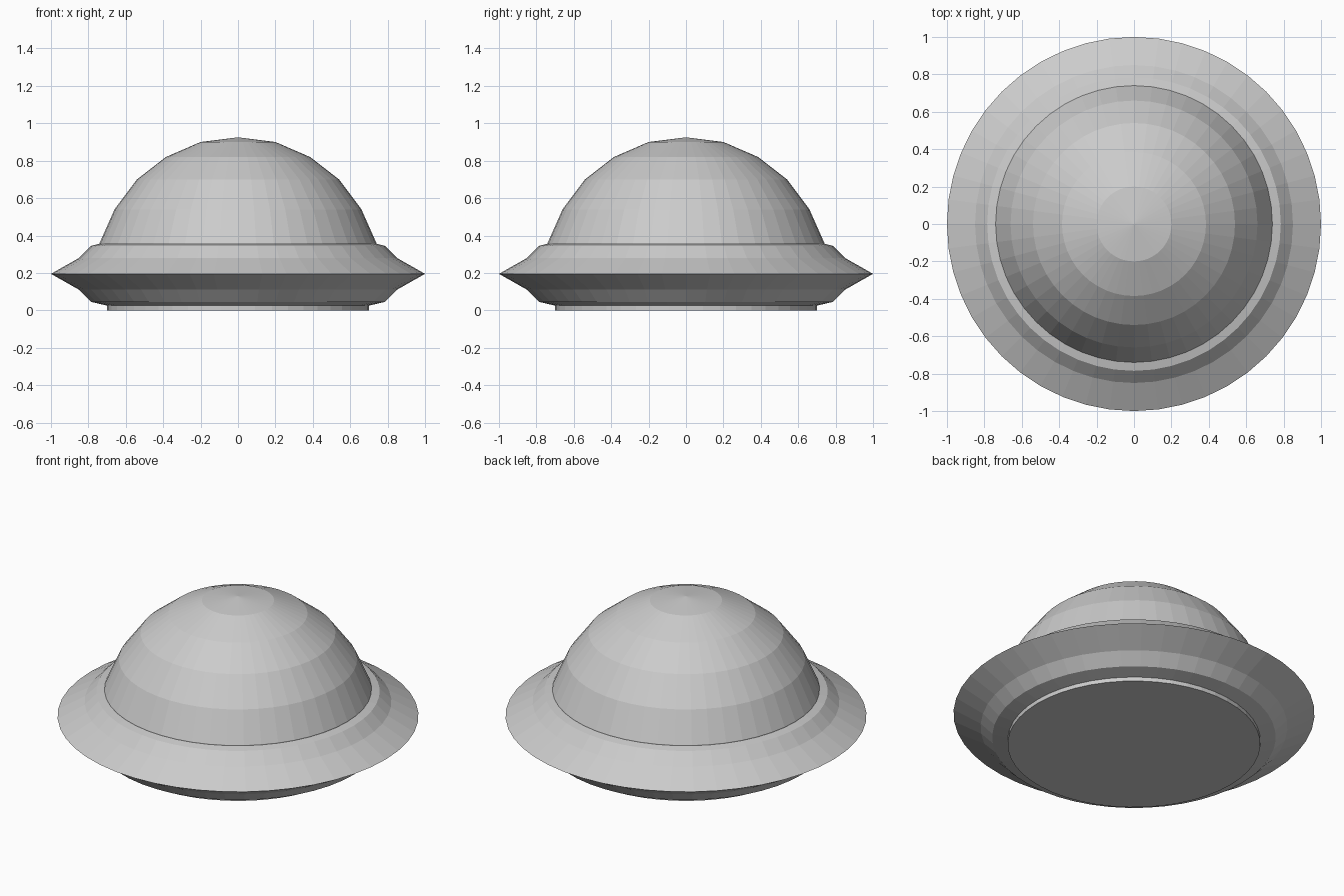
import bpy, bmesh, math

SIDES = 48

cube = bpy.data.objects.get("Cube")
if cube:
    bpy.data.objects.remove(cube)

grey = bpy.data.materials.new("light_grey")
grey.use_nodes = True
colour = (0.6, 0.6, 0.6, 1)
grey.diffuse_color = colour
grey.node_tree.nodes["Principled BSDF"].inputs["Base Color"].default_value = colour


def lathe(name, profile):
    """Revolve (radius, height) points, listed bottom to top, round the z axis."""
    bm = bmesh.new()
    verts = [bm.verts.new((r, 0, z)) for r, z in profile]
    edges = [bm.edges.new(pair) for pair in zip(verts, verts[1:])]
    bmesh.ops.spin(bm, geom=verts + edges, cent=(0, 0, 0), axis=(0, 0, 1),
                   angle=math.tau, steps=SIDES, use_duplicate=False)
    bmesh.ops.remove_doubles(bm, verts=bm.verts, dist=0.0005)
    bmesh.ops.recalc_face_normals(bm, faces=bm.faces)
    mesh = bpy.data.meshes.new(name)
    bm.to_mesh(mesh)
    bm.free()
    mesh.materials.append(grey)
    obj = bpy.data.objects.new(name, mesh)
    bpy.context.collection.objects.link(obj)
    return obj


# Faceted dome
lathe("dome", [(0, 0.34), (0.74, 0.34), (0.74, 0.36), (0.66, 0.54), (0.54, 0.7),
               (0.385, 0.82), (0.2, 0.9), (0, 0.925)])

# Flared rim, the same above and below its sharp edge
MID = 0.195
upper = [(0.85, 0.085), (0.785, 0.15), (0.7, 0.17), (0, 0.17)]
lower = [(r, MID - h) for r, h in reversed(upper)]
lathe("rim", lower + [(1, MID)] + [(r, MID + h) for r, h in upper[:2]]
      + [(0.73, MID + 0.163), (0, MID + 0.163)])

# Shallow round foot
lathe("foot", [(0, 0), (0.7, 0), (0.7, 0.03), (0, 0.03)])
